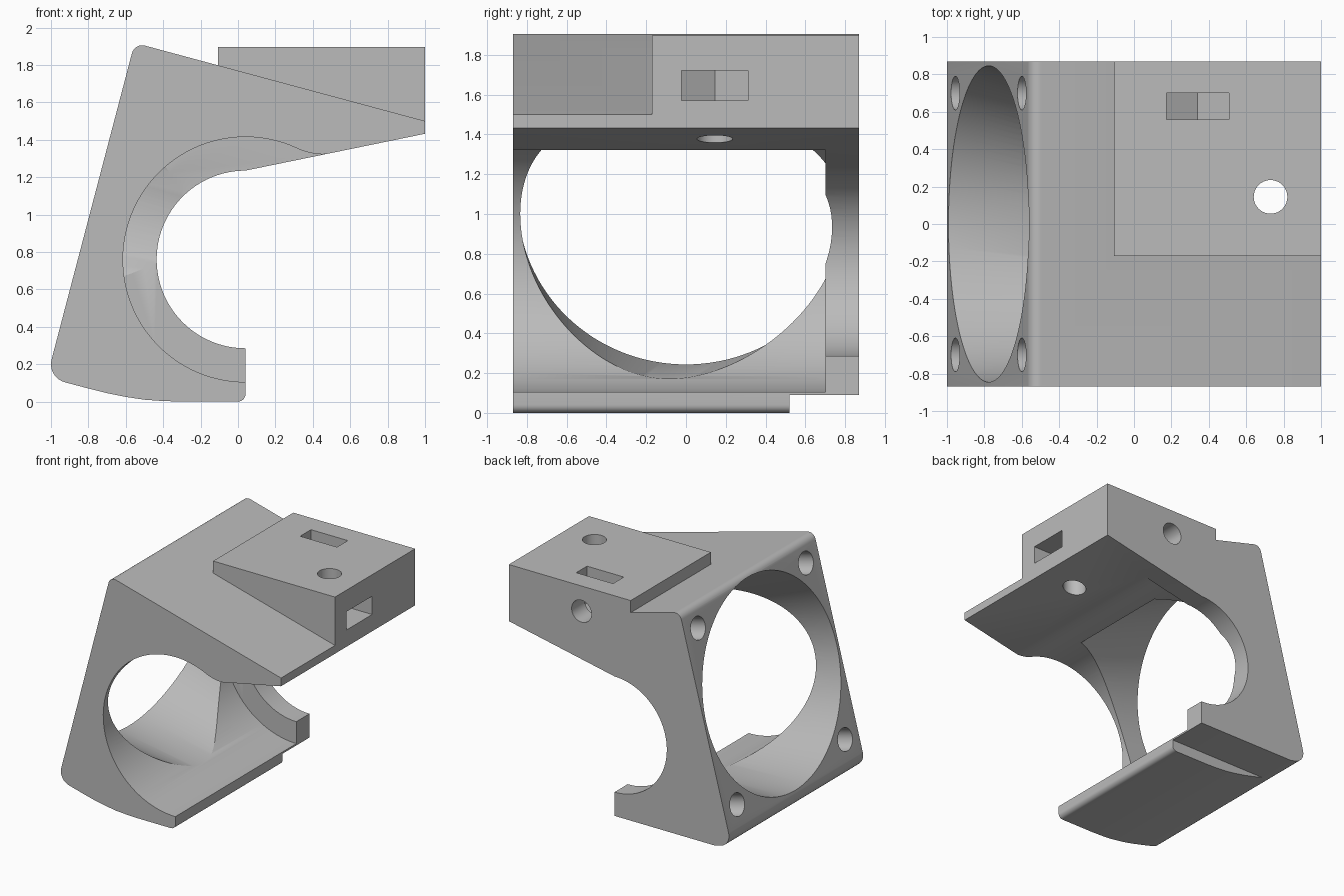
import bpy, bmesh
from math import sin, cos, pi, radians, sqrt
from mathutils import Vector, Matrix

if "Cube" in bpy.data.objects:
    bpy.data.objects.remove(bpy.data.objects["Cube"])

grey = bpy.data.materials.new("plain grey")
grey.use_nodes = True
grey.diffuse_color = (0.5, 0.5, 0.5, 1)
grey.node_tree.nodes["Principled BSDF"].inputs["Base Color"].default_value = (0.5, 0.5, 0.5, 1)

TILT = radians(15)
NORMAL = Vector((cos(TILT), 0, -sin(TILT)))    # into the fan face
SLOPE = Vector((sin(TILT), 0, cos(TILT)))      # up along the fan face
SIDE = Vector((0, 1, 0))
FAN = Vector((-0.775, 0, 1.06))
HALF = 0.87
BORE_X, BORE_Z = 0.04, 0.76


def loft(name, ring_a, ring_b):
    """Closed solid between two matching rings of points."""
    bm = bmesh.new()
    a = [bm.verts.new(p) for p in ring_a]
    b = [bm.verts.new(p) for p in ring_b]
    bm.faces.new(a)
    bm.faces.new(b[::-1])
    n = len(a)
    for i in range(n):
        j = (i + 1) % n
        bm.faces.new((a[j], a[i], b[i], b[j]))
    bmesh.ops.recalc_face_normals(bm, faces=bm.faces)
    mesh = bpy.data.meshes.new(name)
    bm.to_mesh(mesh)
    bm.free()
    mesh.materials.append(grey)
    obj = bpy.data.objects.new(name, mesh)
    bpy.context.scene.collection.objects.link(obj)
    return obj


def prism_y(name, pts, lo, hi):
    return loft(name, [(x, lo, z) for x, z in pts], [(x, hi, z) for x, z in pts])


def prism_z(name, pts, lo, hi):
    return loft(name, [(x, y, lo) for x, y in pts], [(x, y, hi) for x, y in pts])


def arc(cx, cz, r, start, end, n):
    angles = [radians(start + (end - start) * i / n) for i in range(n + 1)]
    return [(cx + r * cos(a), cz + r * sin(a)) for a in angles]


def circle(cx, cz, r, n=40):
    return arc(cx, cz, r, 0, 360, n)[:-1]


def fan_ring(depth, r, y, along=0.0, n=128):
    """Circle parallel to the tilted fan face."""
    c = FAN + NORMAL * depth + SLOPE * along + SIDE * y
    return [c + r * (SLOPE * cos(2 * pi * i / n) + SIDE * sin(2 * pi * i / n)) for i in range(n)]


def combine(target, other, operation):
    mod = target.modifiers.new(operation, "BOOLEAN")
    mod.operation = operation
    mod.solver = "EXACT"
    mod.object = other
    bpy.context.view_layer.objects.active = target
    bpy.ops.object.modifier_apply(modifier=mod.name)
    bpy.data.objects.remove(other)


# Duct body: side outline including the small rear opening
outline = [(-0.3, 0), (0, 0)]
outline += arc(0, 0.04, 0.04, -75, 0, 5)
outline += arc(BORE_X, BORE_Z, 0.475, 270, 90, 48)
outline += [(1, 1.432), (1, 1.5)]
outline += arc(-0.512, 1.848, 0.057, 75, 165, 8)
outline += arc(-0.9, 0.2, 0.1, 165, 255, 8)
outline += [(-0.8, 0.07), (-0.7, 0.045), (-0.6, 0.025), (-0.5, 0.01), (-0.4, 0.003)]
body = prism_y("duct_body", outline, -HALF, HALF)

# Mounting block on the sloping top
block = prism_y("mounting_block", [(-0.107, 1.65), (1, 1.47), (1, 1.897), (-0.107, 1.897)], -0.17, HALF)
combine(body, block, "UNION")

# Main bore, blending into the sloping underside
bore = arc(BORE_X, BORE_Z, 0.655, 270, 66, 72)
bore += [(0.34, 1.343), (0.38, 1.331), (0.42, 1.324), (0.45, 1.322), (0.48, 1.324), (0.48, 0.105)]
cutters = [prism_y("main_bore", bore, -1, 0.70)]

# Tapering fan opening, drifting to the middle of the bore
taper, drift = -0.167, -0.113
cutters.append(loft("fan_opening",
                    fan_ring(-0.1, 0.845 - 0.1 * taper, -0.1 * drift),
                    fan_ring(0.75, 0.845 + 0.75 * taper, 0.75 * drift)))

# Four fan screw holes
for y in (-0.7, 0.7):
    for along in (-0.7, 0.7):
        cutters.append(loft("fan_screw_hole", fan_ring(-0.1, 0.09, y, along, 40),
                            fan_ring(0.4, 0.09, y, along, 40)))

# Screw holes and pointed nut slots in the block
nut = 0.167
point, shoulder = 2 * nut / sqrt(3), nut / sqrt(3)
cutters.append(prism_z("upright_screw_hole", circle(0.73, 0.145, 0.09), 1, 2))
cutters.append(prism_z("side_nut_slot", [(1.1, 0.145 - nut), (1.1, 0.145 + nut),
                       (0.73 - shoulder, 0.145 + nut), (0.73 - point, 0.145),
                       (0.73 - shoulder, 0.145 - nut)], 1.57, 1.72))
cutters.append(prism_y("rear_screw_hole", circle(0.34, 1.69, 0.09), 0.45, 1))
cutters.append(prism_y("top_nut_slot", [(0.34 - nut, 2), (0.34 + nut, 2),
                       (0.34 + nut, 1.69 - shoulder), (0.34, 1.69 - point),
                       (0.34 - nut, 1.69 - shoulder)], 0.56, 0.70))

# Relief step under the rear edge
cutters.append(prism_y("rear_step", [(-1.2, -0.1), (0.3, -0.1), (0.3, 0.09), (-1.2, 0.09)], 0.52, 1))

for cutter in cutters:
    combine(body, cutter, "DIFFERENCE")

bpy.ops.object.select_all(action="DESELECT")
body.select_set(True)
bpy.context.view_layer.objects.active = body
bpy.ops.object.shade_smooth_by_angle(angle=radians(25))
